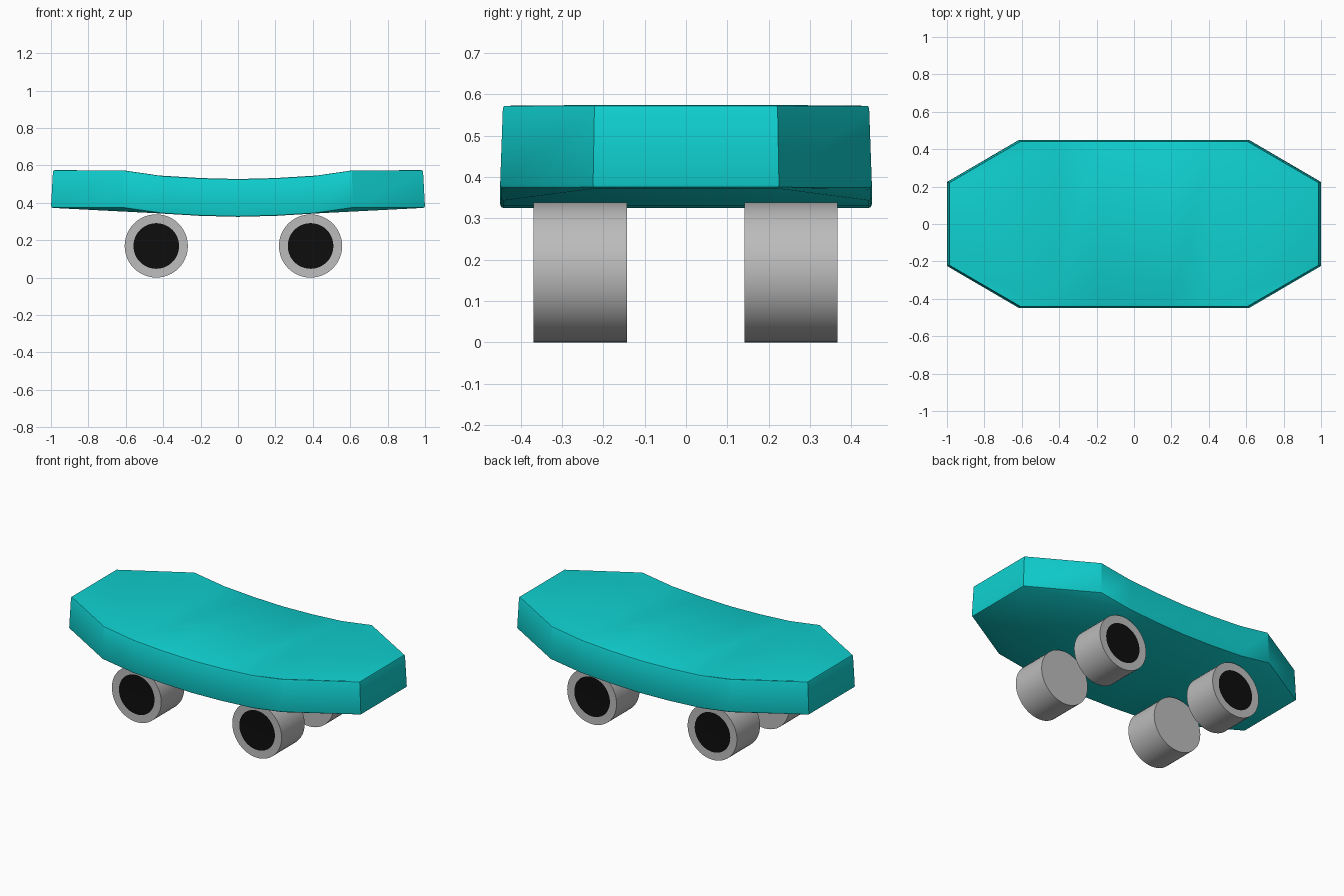
import bpy, bmesh
from math import pi
from mathutils import Matrix

if "Cube" in bpy.data.objects:
    bpy.data.objects.remove(bpy.data.objects["Cube"])


def material(name, rgb):
    m = bpy.data.materials.new(name)
    m.diffuse_color = (*rgb, 1)
    m.use_nodes = True
    m.node_tree.nodes["Principled BSDF"].inputs["Base Color"].default_value = m.diffuse_color
    return m


def finish(bm, name, mats, angle):
    bmesh.ops.recalc_face_normals(bm, faces=bm.faces)
    me = bpy.data.meshes.new(name)
    bm.to_mesh(me)
    bm.free()
    ob = bpy.data.objects.new(name, me)
    bpy.context.collection.objects.link(ob)
    for m in mats:
        me.materials.append(m)
    bpy.ops.object.select_all(action='DESELECT')
    ob.select_set(True)
    bpy.context.view_layer.objects.active = ob
    bpy.ops.object.shade_smooth_by_angle(angle=angle)
    return ob


teal = material("teal", (0.005, 0.64, 0.64))
black = material("black", (0.004, 0.004, 0.004))
grey = material("grey", (0.5, 0.5, 0.5))

# Deck: one sagging octagonal sheet, extruded up with slightly tapered walls
profile = [(-0.4, 0.342), (-0.2, 0.33), (0, 0.325), (0.2, 0.33), (0.4, 0.342)]
bm = bmesh.new()
rows = [[bm.verts.new((x, s * 0.45, z)) for s in (-1, 1)] for x, z in profile]
for a, b in zip(rows, rows[1:]):
    bm.faces.new((a[0], b[0], b[1], a[1]))
for sx, inner in ((-1, rows[0]), (1, rows[-1])):
    tip = [bm.verts.new((sx, s * 0.225, 0.373)) for s in (-1, 1)]
    corner = [bm.verts.new((sx * 0.615, s * 0.45, 0.373)) for s in (-1, 1)]
    bm.faces.new((inner[0], tip[0], tip[1], inner[1]))
    for i in (0, 1):
        bm.faces.new((inner[i], corner[i], tip[i]))
bmesh.ops.recalc_face_normals(bm, faces=bm.faces)
rim = [e for e in bm.edges if e.is_boundary]
ext = bmesh.ops.extrude_face_region(bm, geom=bm.faces[:], use_keep_orig=True)["geom"]
top = [v for v in ext if isinstance(v, bmesh.types.BMVert)]
for v in top:
    v.co.x *= 0.989
    v.co.y *= 0.984
    v.co.z += 0.202
bmesh.ops.recalc_face_normals(bm, faces=bm.faces)
# Soften only the upper and lower rims
top_set = set(top)
walls = [f for f in bm.faces if 0 < sum(v in top_set for v in f.verts) < len(f.verts)]
edges = {e for f in walls for e in f.edges
         if (e.verts[0] in top_set) == (e.verts[1] in top_set)}
bmesh.ops.bevel(bm, geom=list(edges), offset=0.009, segments=2, profile=0.5,
                affect='EDGES')
finish(bm, "deck", [teal], 0.5)


# Wheels: thick rollers with a black disc on the outward face
def wheel(name, x, y, side):
    bm = bmesh.new()
    turn = Matrix.Translation((x, y, 0.169)) @ Matrix.Rotation(pi / 2, 4, 'X')
    bmesh.ops.create_cone(bm, cap_ends=True, segments=48, radius1=0.169,
                          radius2=0.169, depth=0.226, matrix=turn)
    bm.normal_update()
    cap = [f for f in bm.faces if f.normal.y * side > 0.9]
    bmesh.ops.inset_region(bm, faces=cap, thickness=0.047, depth=-0.002)
    cap[0].material_index = 1
    finish(bm, name, [grey, black], 0.6)


for x, end in ((-0.437, "left"), (0.388, "right")):
    wheel("front_%s_wheel" % end, x, -0.256, -1)
    wheel("back_%s_wheel" % end, x, 0.254, 1)
